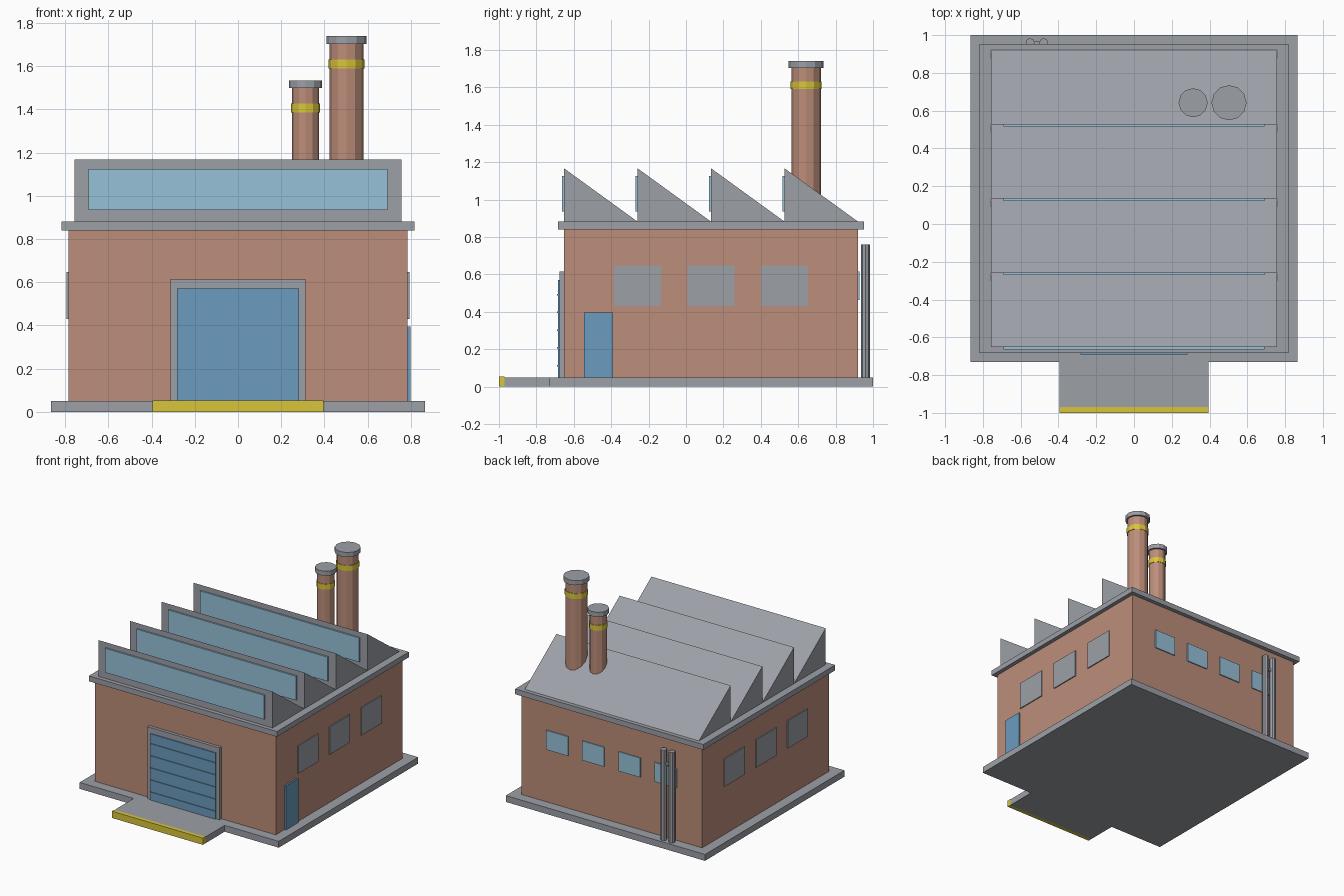
import bpy
import bmesh

if "Cube" in bpy.data.objects:
    bpy.data.objects.remove(bpy.data.objects["Cube"], do_unlink=True)


def material(name, srgb):
    color = [(c / 255) ** 2.2 for c in srgb] + [1]
    mat = bpy.data.materials.new(name)
    mat.use_nodes = True
    mat.diffuse_color = color
    bsdf = next(n for n in mat.node_tree.nodes if n.type == 'BSDF_PRINCIPLED')
    bsdf.inputs["Base Color"].default_value = color
    return mat


BRICK = material("brick", (187, 140, 121))
GREY = material("concrete grey", (155, 158, 165))
BLUE = material("door blue", (106, 154, 188))
GLASS = material("window glass", (150, 192, 215))
YELLOW = material("safety yellow", (215, 195, 60))


def finish(name, bm, mat):
    bmesh.ops.recalc_face_normals(bm, faces=bm.faces)
    mesh = bpy.data.meshes.new(name)
    bm.to_mesh(mesh)
    bm.free()
    mesh.materials.append(mat)
    obj = bpy.data.objects.new(name, mesh)
    bpy.context.collection.objects.link(obj)
    return obj


def box(name, mat, x, y, z):
    """Box from (min, max) pairs along each axis."""
    bm = bmesh.new()
    bmesh.ops.create_cube(bm, size=1)
    for v in bm.verts:
        v.co = [r[0] if c < 0 else r[1] for r, c in zip((x, y, z), v.co)]
    return finish(name, bm, mat)


def cylinder(name, mat, x, y, z0, z1, radius, sides=12):
    bm = bmesh.new()
    bmesh.ops.create_cone(bm, cap_ends=True, segments=sides,
                          radius1=radius, radius2=radius, depth=z1 - z0)
    bmesh.ops.translate(bm, verts=bm.verts, vec=(x, y, (z0 + z1) / 2))
    return finish(name, bm, mat)


def prism(name, mat, profile, half_width):
    """Extrude a (y, z) profile along x."""
    bm = bmesh.new()
    face = bm.faces.new([bm.verts.new((-half_width, y, z)) for y, z in profile])
    new = bmesh.ops.extrude_face_region(bm, geom=[face])["geom"]
    verts = [g for g in new if isinstance(g, bmesh.types.BMVert)]
    bmesh.ops.translate(bm, verts=verts, vec=(2 * half_width, 0, 0))
    return finish(name, bm, mat)


FRONT, BACK, SIDE = -0.652, 0.92, 0.785
FLOOR, EAVES, ROOF, PEAK = 0.05, 0.84, 0.882, 1.167

# Ground slab and loading dock
box("ground_slab", GREY, (-0.865, 0.865), (-0.73, 1.0), (0, FLOOR))
box("loading_dock", GREY, (-0.395, 0.395), (-0.97, -0.73), (0, FLOOR))
box("dock_edge", YELLOW, (-0.395, 0.395), (-1.0, -0.97), (0, 0.053))

# Walls and cornice
box("walls", BRICK, (-SIDE, SIDE), (FRONT, BACK), (FLOOR, EAVES))
box("cornice", GREY, (-0.817, 0.817), (-0.684, 0.952), (EAVES, ROOF))

# Sawtooth roof with a skylight on each upright face
pitch = (BACK - FRONT) / 4
for i in range(4):
    y = FRONT + i * pitch
    prism(f"roof_tooth_{i + 1}", GREY,
          [(y, ROOF), (y + pitch, ROOF), (y, PEAK)], 0.757)
    box(f"skylight_{i + 1}", GLASS, (-0.692, 0.692),
        (y - 0.012, y + 0.002), (0.935, 1.125))

# Loading door
box("door_frame", GREY, (-0.313, 0.313), (-0.676, FRONT), (FLOOR, 0.615))
box("loading_door", BLUE, (-0.282, 0.282), (-0.684, -0.67), (FLOOR, 0.57))
for i in range(5):
    z = 0.112 + i * 0.095
    box(f"door_slat_{i + 1}", BLUE, (-0.282, 0.282),
        (-0.69, -0.683), (z - 0.004, z + 0.004))

# Side door
box("side_door", BLUE, (SIDE - 0.01, 0.798), (-0.545, -0.39), (FLOOR, 0.395))

# Side windows, three on each side
for label, s in (("left", 1), ("right", -1)):
    for i in range(3):
        y = (FRONT + BACK) / 2 + (i - 1) * pitch
        xs = sorted((s * (SIDE - 0.01), s * (SIDE + 0.008)))
        box(f"{label}_window_{i + 1}", GREY, xs,
            (y - 0.125, y + 0.125), (0.43, 0.647))

# Back windows
for i in range(4):
    x = (i - 1.5) * 0.314
    box(f"back_window_{i + 1}", GLASS, (x - 0.095, x + 0.095),
        (BACK - 0.01, BACK + 0.008), (0.463, 0.615))

# Drain pipes on the back with a linking bar
for i, x in enumerate((-0.55, -0.478)):
    cylinder(f"drain_pipe_{i + 1}", GREY, x, 0.96, FLOOR, 0.76, 0.024, 8)
box("pipe_bracket", GREY, (-0.55, -0.478), (0.953, 0.967), (0.645, 0.665))

# Chimneys: shaft, band and cap
for name, x, radius, top in (("tall", 0.503, 0.079, 1.74),
                             ("short", 0.313, 0.063, 1.535)):
    y = 0.642
    cylinder(f"{name}_chimney", BRICK, x, y, ROOF, top - 0.03, radius)
    cylinder(f"{name}_chimney_band", YELLOW, x, y, top - 0.15, top - 0.108,
             radius + 0.004)
    cylinder(f"{name}_chimney_cap", GREY, x, y, top - 0.036, top, radius + 0.014)
